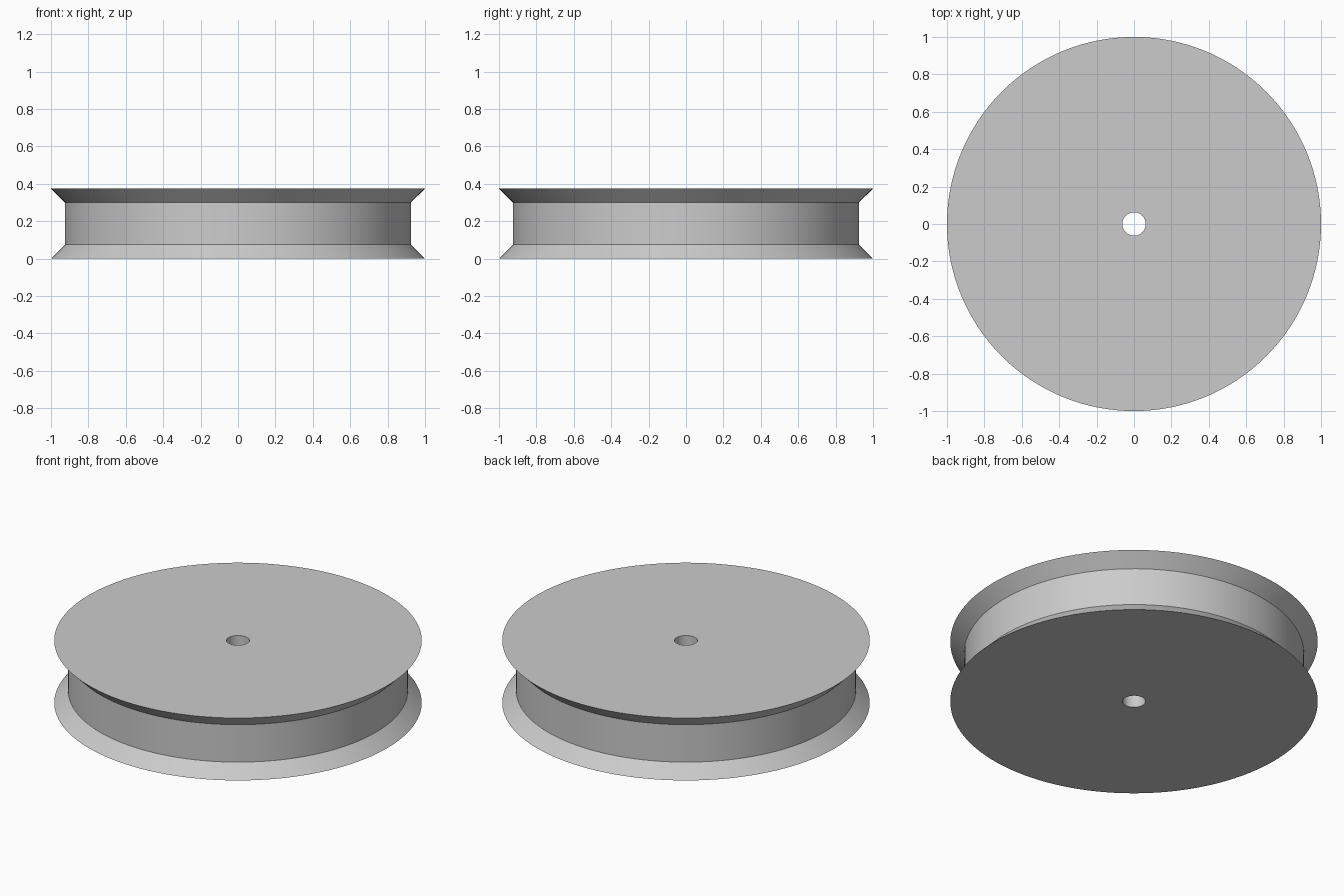
import bpy
import bmesh
import math

cube = bpy.data.objects.get("Cube")
if cube:
    bpy.data.objects.remove(cube, do_unlink=True)

SEGMENTS = 128
HEIGHT = 0.375
RIM, GROOVE, BORE = 1.0, 0.925, 0.0625
FLARE = RIM - GROOVE  # 45 degree flanges

# Plain grey material
grey = bpy.data.materials.new("light grey")
grey.use_nodes = True
colour = (0.6, 0.6, 0.6, 1.0)
grey.diffuse_color = colour
grey.node_tree.nodes["Principled BSDF"].inputs["Base Color"].default_value = colour

# Closed half-section of the wheel, as radius and height
profile = [
    (BORE, 0),
    (RIM, 0),
    (GROOVE, FLARE),
    (GROOVE, HEIGHT - FLARE),
    (RIM, HEIGHT),
    (BORE, HEIGHT),
]

# Turn the section around the axle
bm = bmesh.new()
rings = []
for i in range(SEGMENTS):
    a = 2 * math.pi * i / SEGMENTS
    rings.append([bm.verts.new((r * math.cos(a), r * math.sin(a), z)) for r, z in profile])
for i, ring in enumerate(rings):
    following = rings[(i + 1) % SEGMENTS]
    for j in range(len(profile)):
        k = (j + 1) % len(profile)
        bm.faces.new((ring[j], following[j], following[k], ring[k]))
bmesh.ops.recalc_face_normals(bm, faces=bm.faces)

mesh = bpy.data.meshes.new("pulley_wheel")
bm.to_mesh(mesh)
bm.free()
mesh.materials.append(grey)
wheel = bpy.data.objects.new("pulley_wheel", mesh)
bpy.context.collection.objects.link(wheel)

# Smooth round surfaces with crisp rims
bpy.ops.object.select_all(action="DESELECT")
wheel.select_set(True)
bpy.context.view_layer.objects.active = wheel
bpy.ops.object.shade_smooth_by_angle(angle=math.radians(30))
